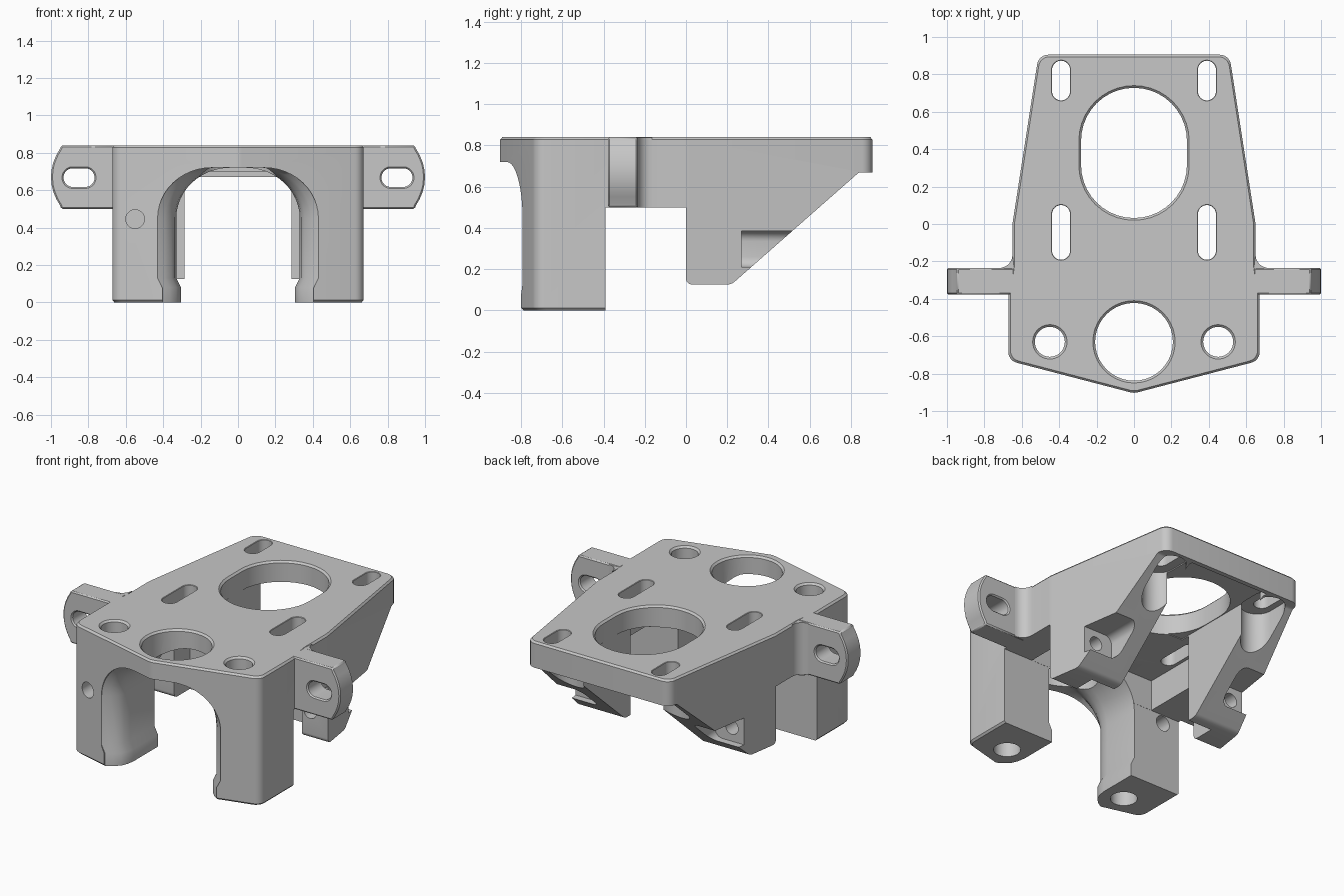
import bpy, bmesh, math
from mathutils import Vector

if "Cube" in bpy.data.objects:
    bpy.data.objects.remove(bpy.data.objects["Cube"])

grey = bpy.data.materials.new("machined grey")
grey.use_nodes = True
grey.diffuse_color = (0.57, 0.57, 0.57, 1)
grey.node_tree.nodes["Principled BSDF"].inputs["Base Color"].default_value = grey.diffuse_color

TOP = 0.84


def loft(name, loops):
    """Solid through a stack of matching 3D loops."""
    bm = bmesh.new()
    rings = [[bm.verts.new(p) for p in loop] for loop in loops]
    n = len(rings[0])
    for a, b in zip(rings, rings[1:]):
        for i in range(n):
            j = (i + 1) % n
            bm.faces.new((a[i], a[j], b[j], b[i]))
    bm.faces.new(rings[0])
    bm.faces.new(rings[-1])
    bmesh.ops.recalc_face_normals(bm, faces=bm.faces)
    mesh = bpy.data.meshes.new(name)
    bm.to_mesh(mesh)
    bm.free()
    mesh.materials.append(grey)
    ob = bpy.data.objects.new(name, mesh)
    bpy.context.collection.objects.link(ob)
    return ob


def place(pts, d, axis):
    """Put a 2D loop at distance d along an axis."""
    if axis == "x":
        return [(d, u, v) for u, v in pts]
    if axis == "y":
        return [(u, d, v) for u, v in pts]
    return [(u, v, d) for u, v in pts]


def prism(name, pts, a, b, axis="z"):
    return loft(name, [place(pts, a, axis), place(pts, b, axis)])


def box(name, x0, x1, y0, y1, z0, z1):
    return prism(name, [(x0, y0), (x1, y0), (x1, y1), (x0, y1)], z0, z1)


def stadium(cx, cy, r, half=0.0, steps=20, sideways=False):
    """Slot outline; with half = 0 it is a circle."""
    pts = []
    for side in (1, -1):
        for i in range(steps + 1):
            if half == 0 and i == steps:
                continue
            t = math.pi * i / steps + (0 if side > 0 else math.pi)
            u, v = r * math.cos(t), r * math.sin(t) + side * half
            pts.append((cx + v, cy + u) if sideways else (cx + u, cy + v))
    return pts


def rounded(corners, steps=6):
    """Polygon from (x, y, radius) corners with filleted corners."""
    out = []
    for i, (x, y, r) in enumerate(corners):
        if r == 0:
            out.append((x, y))
            continue
        p = Vector((x, y))
        a = (Vector(corners[i - 1][:2]) - p).normalized()
        b = (Vector(corners[(i + 1) % len(corners)][:2]) - p).normalized()
        half = math.acos(max(-1, min(1, a.dot(b)))) / 2
        centre = p + (a + b).normalized() * (r / math.sin(half))
        reach = r / math.tan(half)
        s, e = p + a * reach - centre, p + b * reach - centre
        start = math.atan2(s.y, s.x)
        sweep = math.atan2(s.x * e.y - s.y * e.x, s.dot(e))
        for k in range(steps + 1):
            t = start + sweep * k / steps
            out.append((centre.x + r * math.cos(t), centre.y + r * math.sin(t)))
    return out


def hole(r, x, y, half=0.0, rim=0.012):
    """Vertical hole or slot cutter with a chamfered upper rim."""
    narrow, wide = stadium(x, y, r, half), stadium(x, y, r + rim, half)
    return loft("cutter", [place(narrow, -0.1, "z"), place(narrow, TOP - rim, "z"),
                           place(wide, TOP, "z"), place(wide, TOP + 0.05, "z")])


def cut(target, cutters):
    for c in cutters:
        m = target.modifiers.new("cut", "BOOLEAN")
        m.operation, m.solver, m.object = "DIFFERENCE", "EXACT", c
    bpy.context.view_layer.update()
    deps = bpy.context.evaluated_depsgraph_get()
    mesh = bpy.data.meshes.new_from_object(target.evaluated_get(deps))
    target.modifiers.clear()
    target.data = mesh
    for c in cutters:
        bpy.data.objects.remove(c)


# Body block: plan outline pulled up, with chamfered top and bottom edges
right = [(0.51, 0.905, 0.06), (0.65, 0.0, 0.2), (0.65, -0.23, 0),
         (0.672, -0.38, 0), (0.672, -0.73, 0.06)]
left = [(-x, y, r) for x, y, r in reversed(right)]
outline = rounded(right + [(0, -0.905, 0.08)] + left)
inset = [(x * 0.984, y * 0.988) for x, y in outline]
body = loft("bracket_body", [place(inset, 0, "z"), place(outline, 0.012, "z"),
                             place(outline, TOP - 0.012, "z"), place(inset, TOP, "z")])

# Side profile: gap behind the front legs, and the sloping rear wings
profile = rounded([(-0.39, -0.1, 0), (-0.39, 0.5, 0), (0, 0.5, 0), (0, 0.125, 0.03),
                   (0.22, 0.125, 0.06), (0.84, 0.67, 0.03), (1, 0.67, 0), (1, -0.1, 0)])
cutters = [prism("cutter", profile, -1.2, 1.2, "x")]


# Arch between the front legs, flaring toward the front
def arch(w):
    half = [(w - 0.025, -0.1), (w - 0.025, 0.08), (w, 0.13)]
    for i in range(13):
        t = math.pi / 2 * i / 12
        half.append((w - 0.29 + 0.29 * math.cos(t), 0.45 + 0.27 * math.sin(t)))
    return half + [(-x, z) for x, z in reversed(half)]


stations = [(-1, 0.43), (-0.79, 0.43), (-0.765, 0.39), (-0.73, 0.355),
            (-0.69, 0.338), (-0.64, 0.33), (-0.37, 0.33)]
cutters.append(loft("cutter", [place(arch(w), y, "y") for y, w in stations]))

# Hollow underside in the middle and toward the back
cutters.append(box("cutter", -0.46, 0.46, -0.389, 0.16, -0.1, 0.7))
cutters.append(box("cutter", -0.287, 0.287, 0.1, 0.875, -0.1, 0.705))

# Large openings in the plate
cutters += [hole(0.208, 0, -0.63), hole(0.283, 0, 0.38, 0.065)]

for s in (1, -1):
    # Leg bores and adjusting slots
    cutters += [hole(0.08, s * 0.45, -0.63), hole(0.048, s * 0.39, 0.767, 0.058, rim=0.003),
                hole(0.048, s * 0.39, -0.045, 0.098, rim=0.003)]
    # Clearance pocket under each rear slot
    cutters.append(prism("cutter", stadium(s * 0.38, 0.73, 0.1, 0.05), -0.1, 0.712))
    # Screw pocket in the slope of each wing, with its hole
    pocket = rounded([(s * 0.4, 0.21, 0.05), (s * 0.8, 0.21, 0),
                      (s * 0.8, 0.385, 0), (s * 0.4, 0.385, 0.05)])
    cutters.append(prism("cutter", pocket, 0.27, 0.8, "y"))
    cutters.append(prism("cutter", stadium(s * 0.52, 0.3, 0.045), -0.05, 0.3, "y"))

# Cross hole through one front leg
cutters.append(prism("cutter", stadium(-0.55, 0.445, 0.05), -1, -0.3, "y"))
cut(body, cutters)

# Mounting ears with a curved end, a slot and a fillet to the body
parts = [body]
for s, side in ((1, "left"), (-1, "right")):
    end = [(s * 0.64, 0.5), (s * 0.64, TOP), (s * 0.945, TOP)]
    for i in range(9):
        t = math.radians(24 - 48 * i / 8)
        end.append((s * (0.42 + 0.58 * math.cos(t)), 0.67 + 0.38 * math.sin(t)))
    end.append((s * 0.945, 0.5))
    ear = prism(side + "_ear", end, -0.378, -0.235, "y")
    cut(ear, [prism("cutter", stadium(s * 0.85, 0.667, 0.05, 0.033, sideways=True),
                    -0.5, -0.1, "y")])
    bevel = ear.modifiers.new("edge", "BEVEL")
    bevel.width, bevel.segments = 0.008, 1
    bevel.limit_method, bevel.angle_limit = "ANGLE", math.radians(40)
    curve = [(s * 0.64, -0.24)]
    for i in range(9):
        t = math.pi / 2 * i / 8
        curve.append((s * (0.72 - 0.07 * math.cos(t)), -0.165 - 0.07 * math.sin(t)))
    fillet = prism(side + "_ear_fillet", curve, 0.5, TOP - 0.002)
    parts += [ear, fillet]

# Smooth shading on the curved walls
bpy.ops.object.select_all(action="DESELECT")
for ob in parts:
    ob.select_set(True)
bpy.context.view_layer.objects.active = body
bpy.ops.object.shade_smooth_by_angle(angle=math.radians(30))
